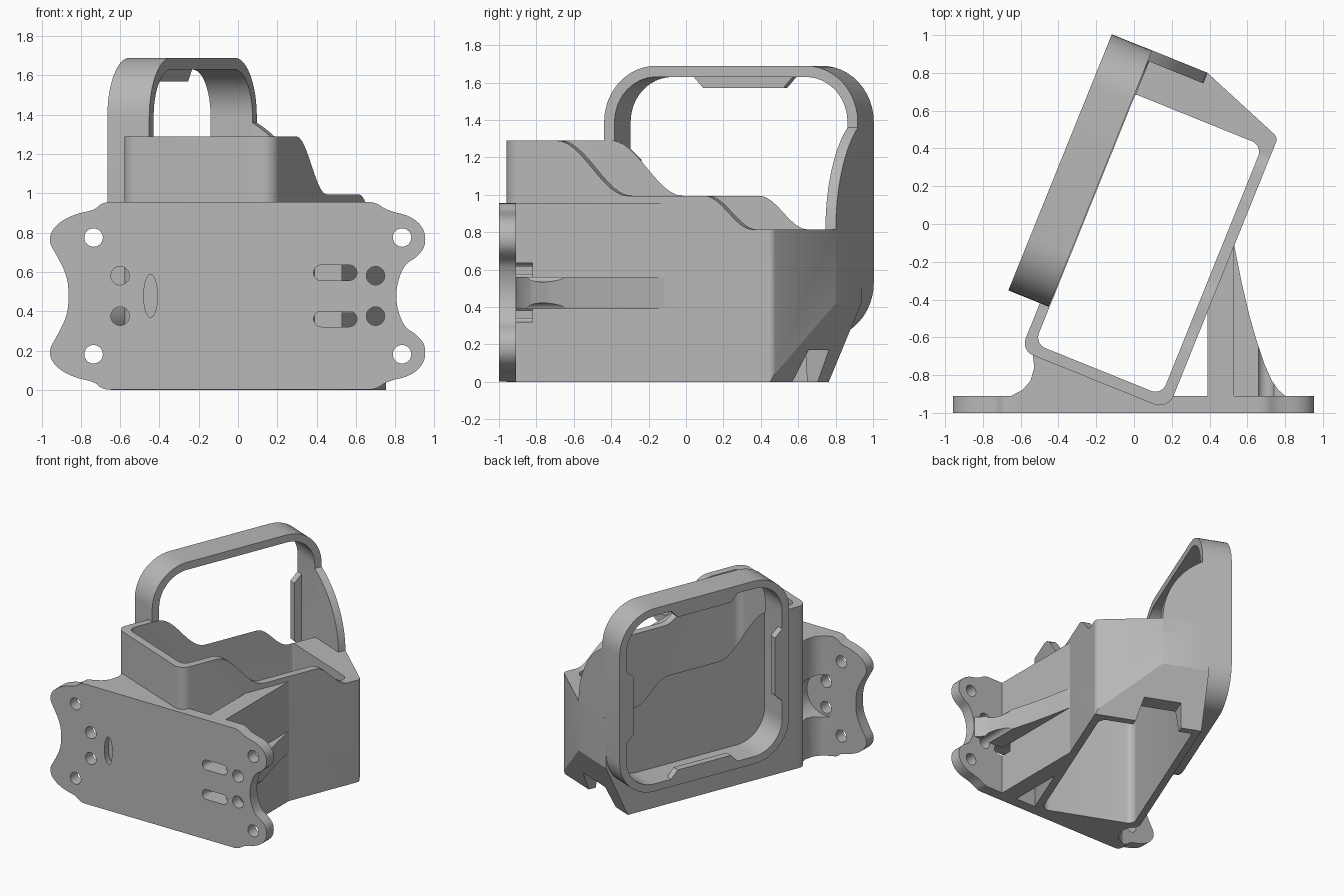
import bpy
import bmesh
import math
from mathutils import Vector, Matrix

cube = bpy.data.objects.get("Cube")
if cube:
    bpy.data.objects.remove(cube, do_unlink=True)

TURN = Matrix.Rotation(math.radians(-22), 4, "Z")   # the sleeve is turned on the plate
MID = 0.478                                         # middle height of the plate

grey = bpy.data.materials.new("plain grey")
grey.use_nodes = True
grey.diffuse_color = (0.48, 0.48, 0.48, 1)
grey.node_tree.nodes["Principled BSDF"].inputs["Base Color"].default_value = (0.48, 0.48, 0.48, 1)


def prism(name, pts, lo, hi, axis="z", turned=False):
    """Extrude a 2D outline along an axis."""
    place = {"z": lambda a, b, h: (a, b, h),
             "y": lambda a, b, h: (a, h, b),
             "x": lambda a, b, h: (h, a, b)}[axis]
    bm = bmesh.new()
    low = [bm.verts.new(place(p[0], p[1], lo)) for p in pts]
    top = [bm.verts.new(place(p[0], p[1], hi)) for p in pts]
    bm.faces.new(low)
    bm.faces.new(top)
    n = len(pts)
    for i in range(n):
        j = (i + 1) % n
        bm.faces.new((low[i], low[j], top[j], top[i]))
    bmesh.ops.recalc_face_normals(bm, faces=bm.faces)
    if bm.calc_volume(signed=True) < 0:
        bmesh.ops.reverse_faces(bm, faces=bm.faces)
    if turned:
        bm.transform(TURN)
    mesh = bpy.data.meshes.new(name)
    bm.to_mesh(mesh)
    bm.free()
    mesh.materials.append(grey)
    ob = bpy.data.objects.new(name, mesh)
    bpy.context.collection.objects.link(ob)
    return ob


def fillet(corners, steps=8):
    """Round each corner (x, y, radius) of an outline."""
    out = []
    for i, (x, y, r) in enumerate(corners):
        p = Vector((x, y))
        if r == 0:
            out.append(p)
            continue
        u = (Vector(corners[i - 1][:2]) - p).normalized()
        v = (Vector(corners[(i + 1) % len(corners)][:2]) - p).normalized()
        half = u.angle(v) / 2
        c = p + (u + v).normalized() * r / math.sin(half)
        a = (p + u * r / math.tan(half) - c).normalized()
        b = (p + v * r / math.tan(half) - c).normalized()
        out += [c + a.slerp(b, k / steps) * r for k in range(steps + 1)]
    return out


def rounded_rect(x0, x1, y0, y1, r):
    return fillet([(x0, y0, r), (x1, y0, r), (x1, y1, r), (x0, y1, r)], 12)


def disc(x, y, r, n=32):
    return [(x + r * math.cos(math.tau * k / n), y + r * math.sin(math.tau * k / n)) for k in range(n)]


def soften(pts, rounds=2):
    """Corner cutting for a flowing closed outline."""
    for _ in range(rounds):
        new = []
        for i, p in enumerate(pts):
            p, q = Vector(p), Vector(pts[(i + 1) % len(pts)])
            new += [p.lerp(q, 0.25), p.lerp(q, 0.75)]
        pts = new
    return pts


def cut(ob, cutters):
    bpy.context.view_layer.objects.active = ob
    for c in cutters:
        m = ob.modifiers.new("cut", "BOOLEAN")
        m.operation, m.solver, m.object = "DIFFERENCE", "EXACT", c
        bpy.ops.object.modifier_apply(modifier=m.name)


def discard(obs):
    for o in obs:
        bpy.data.objects.remove(o, do_unlink=True)


# Mounting plate with wavy ends
left = [(-0.86, MID), (-0.87, 0.58), (-0.92, 0.68), (-0.962, 0.75), (-0.95, 0.81), (-0.9, 0.86),
        (-0.82, 0.897), (-0.73, 0.915), (-0.69, 0.955), (-0.6, 0.955)]
right = [(0.63, 0.955), (0.7, 0.955), (0.76, 0.912), (0.88, 0.885), (0.95, 0.82), (0.955, 0.73),
         (0.91, 0.675), (0.85, 0.64), (0.815, 0.56), (0.803, MID)]
upper = left + right
lower = [(x, 2 * MID - z) for x, z in reversed(upper[1:-1])]
plate = prism("mounting_plate", soften(upper + lower), -1, -0.91, "y")

# Solid joint between plate and sleeve
joint = prism("joint_block", [(-0.65, -0.91), (-0.59, -0.878), (-0.548, -0.83), (-0.528, -0.76),
                              (-0.539, -0.667), (0.06, -0.91)], 0, 0.955)

# Upright web and curved rib
web = prism("support_web", [(0.39, -0.91), (0.53, -0.91), (0.53, -0.11), (0.39, -0.46)], 0, 0.955)
rib = prism("curved_rib", [(0.53, -0.91), (0.8, -0.91), (0.765, -0.88), (0.73, -0.83), (0.69, -0.74),
                           (0.65, -0.62), (0.61, -0.48), (0.57, -0.31), (0.53, -0.11)], 0.39, 0.56)

# Screw holes, slots and lens recess
holes = [prism("hole", disc(x, MID + s * dz, 0.047), -1.1, -0.6, "y")
         for s in (-1, 1) for x, dz in ((-0.735, 0.297), (0.835, 0.297), (-0.6, 0.103), (0.7, 0.103))]
slots = [prism("slot", rounded_rect(0.385, 0.605, z - 0.039, z + 0.039, 0.038), -1.1, -0.82, "y")
         for z in (0.36, 0.596)]
lens_pts = [(-0.445 + s * 0.035 * math.cos(t), MID + s * 0.11 * math.sin(t))
            for s in (1, -1) for t in [math.pi * (k / 10 - 0.5) for k in range(10)]]
lens = prism("lens", lens_pts, -1.1, -0.95, "y")
pocket = prism("pocket", disc(-0.6, MID, 0.17), -0.911, -0.5, "y")
cut(plate, holes + slots + [lens])
cut(joint, [pocket])
cut(web, slots)
cut(rib, holes)
discard(holes + slots + [lens, pocket])

# Sleeve: open box with stepped wall heights
outer = fillet([(-0.305, -0.845, 0.07), (0.535, -0.845, 0.08), (0.535, 0.71, 0.04),
                (0.06, 0.888, 0), (-0.305, 0.888, 0)])
sleeve = prism("sleeve", outer, 0, 1.29, turned=True)
inside = prism("inside", fillet([(-0.25, -0.785, 0.06), (0.475, -0.785, 0.06), (0.475, 0.64, 0.06),
                                 (-0.25, 0.64, 0.01)]), -0.1, 1.5, turned=True)


def ease(y0, z0, y1, z1, n=12):
    return [(y0 + (y1 - y0) * k / n, z0 + (z1 - z0) * (0.5 - 0.5 * math.cos(math.pi * k / n)))
            for k in range(n + 1)]


steps = prism("steps", [(-0.53, 1.4)] + ease(-0.53, 1.29, -0.12, 0.995) + ease(0.32, 0.995, 0.6, 0.815)
              + [(1.2, 0.815), (1.2, 1.4)], -0.4, 0.8, "x", True)
opening_pts = rounded_rect(-0.515, 0.828, 0.29, 1.63, 0.24)
opening = prism("opening", opening_pts, -0.7, -0.2501, "x", True)
chamfer = prism("chamfer", [(0.655, -0.1), (0.7, 0), (0.888, 0.42), (0.93, 0.514), (1.2, 0.514), (1.2, -0.1)],
                -0.6, 0.8, "x", True)
notch = prism("notch", [(-0.16, -0.1), (0.24, -0.1), (0.17, 0.17), (-0.12, 0.17)], 0.5, 1.1, "y", True)
cut(sleeve, [inside, steps, opening, chamfer, notch])

# Rounded ring frame on the open side
frame = prism("ring_frame", rounded_rect(-0.575, 0.887, 0.23, 1.69, 0.3), -0.485, -0.255, "x", True)
through = prism("through", opening_pts, -0.7, 0, "x", True)
cut(frame, [through])
discard([inside, steps, opening, chamfer, notch, through])

# Curved gusset between frame and rear wall
R = 0.637
arc = [(0.06 - R + R * math.cos(t), 0.81 + R * math.sin(t)) for t in [1.042 * k / 14 for k in range(15)]]
gusset = prism("frame_gusset", [(-0.26, 0.7), (0.06, 0.7)] + arc, 0.828, 0.888, "y", True)

# Four retaining clips inside the ring
parts = [plate, joint, web, rib, sleeve, frame, gusset]
centre = Vector((0.156, 0.96))
for name, angle in (("top", 0), ("front", 90), ("bottom", 180), ("rear", 270)):
    rot = Matrix.Rotation(math.radians(angle), 2)
    pts = [centre + rot @ Vector(p) for p in ((-0.29, 0.675), (-0.23, 0.61), (0.23, 0.61), (0.29, 0.675))]
    parts.append(prism(name + "_clip", pts, -0.485, -0.43, "x", True))

# Smooth curves, crisp edges
bpy.ops.object.select_all(action="DESELECT")
for ob in parts:
    ob.select_set(True)
bpy.context.view_layer.objects.active = plate
bpy.ops.object.shade_smooth_by_angle(angle=math.radians(30))
